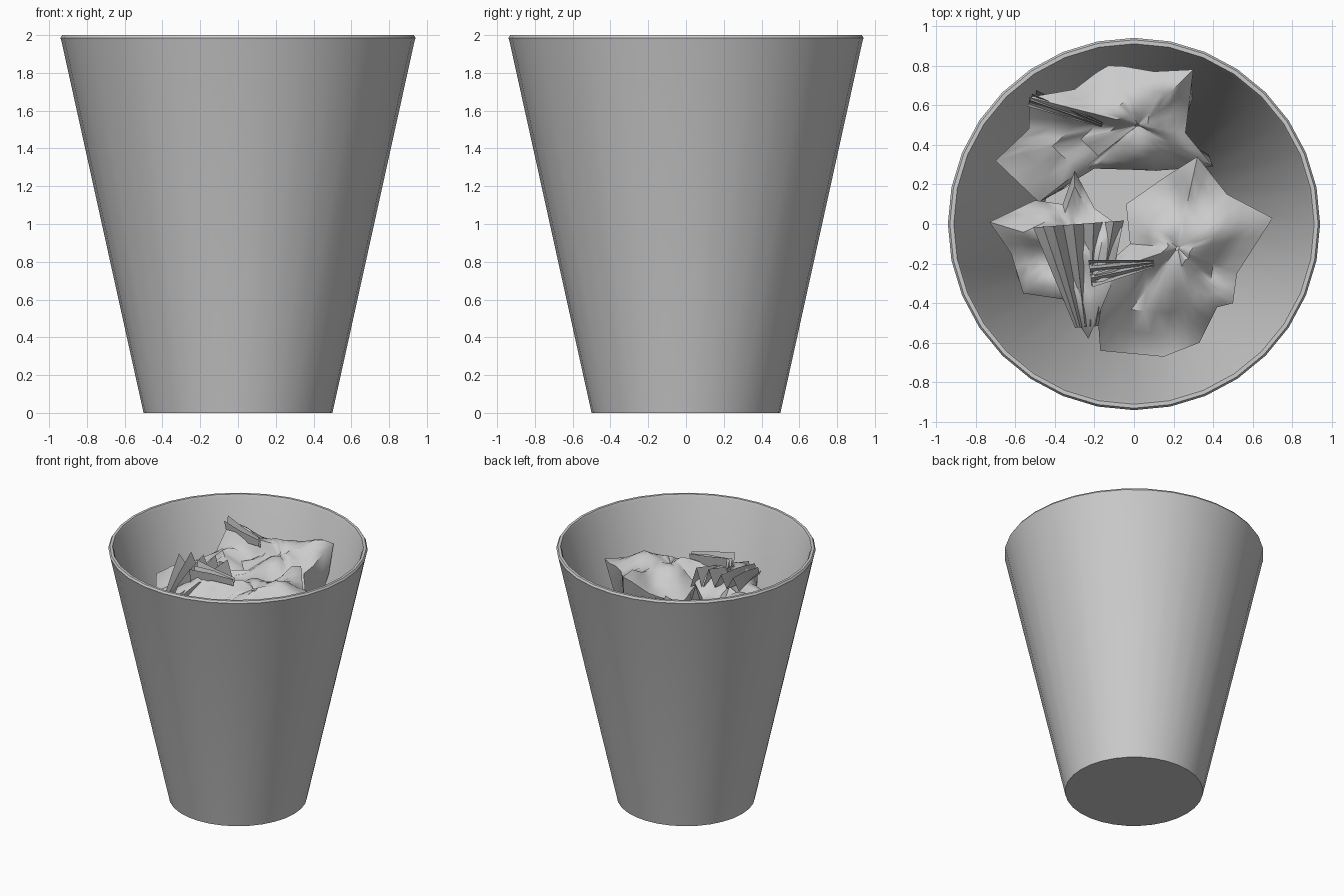
import bpy, bmesh, math, random
from mathutils import Vector, noise

if "Cube" in bpy.data.objects:
    bpy.data.objects.remove(bpy.data.objects["Cube"])

random.seed(4)


def make_object(name, verts, faces, angle):
    mesh = bpy.data.meshes.new(name)
    mesh.from_pydata(verts, [], faces)
    bm = bmesh.new()
    bm.from_mesh(mesh)
    bmesh.ops.remove_doubles(bm, verts=bm.verts, dist=0.0005)
    bmesh.ops.recalc_face_normals(bm, faces=bm.faces)
    bm.to_mesh(mesh)
    bm.free()
    obj = bpy.data.objects.new(name, mesh)
    bpy.context.collection.objects.link(obj)
    bpy.ops.object.select_all(action='DESELECT')
    obj.select_set(True)
    bpy.context.view_layer.objects.active = obj
    bpy.ops.object.shade_smooth_by_angle(angle=math.radians(angle))
    return obj


def ring_faces(rings, n):
    return [(r * n + i, r * n + (i + 1) % n, (r + 1) * n + (i + 1) % n, (r + 1) * n + i)
            for r in range(rings - 1) for i in range(n)]


# Tapered bin: outer wall, rounded rim, inner wall and floor
def make_bin():
    n = 32
    profile = [(0.5, 0), (0.935, 1.97), (0.94, 1.985), (0.93, 2.0),
               (0.91, 2.0), (0.90, 1.98), (0.465, 0.04)]
    verts = [(r * math.cos(math.tau * i / n), r * math.sin(math.tau * i / n), z)
             for r, z in profile for i in range(n)]
    faces = ring_faces(len(profile), n)
    last = (len(profile) - 1) * n
    faces += [tuple(reversed(range(n))), tuple(range(last, last + n))]
    make_object("waste_bin", verts, faces, 40)


def inside(p):
    # Keep paper clear of the tapered inner wall
    limit = 0.44 + 0.22 * p.z
    r = math.hypot(p.x, p.y)
    if r > limit:
        p.x *= limit / r
        p.y *= limit / r
    return p


# Crumpled sheet: creased top inside a ragged outline, tucked under below
def crumpled_sheet(name, centre, outline, low, seed):
    c = Vector(centre)
    rim = []
    for k, p in enumerate(outline):
        a, b = Vector(p), Vector(outline[(k + 1) % len(outline)])
        rim += [a.lerp(b, t / 3) for t in range(3)]
    n = len(rim)
    verts = []
    for t in (0.02, 0.2, 0.4, 0.6, 0.8, 1.0):
        for p in rim:
            q = c.lerp(p, t)
            off = noise.noise(q * 4.5 + Vector((seed * 7.3, seed, 0)))
            q.z += 0.16 * off * math.sin(math.pi * min(t, 0.9)) + 0.05 * math.sin(math.pi * t)
            verts.append(inside(q))
    for s, h in ((0.85, 0.35), (0.62, 0.75), (0.25, 1.0)):
        for p in rim:
            q = c.lerp(p, s)
            q.z = p.z + (low - p.z) * h
            q += noise.noise_vector(q * 4 + Vector((seed, 0, 0))) * 0.08
            verts.append(inside(q))
    make_object(name, verts, ring_faces(9, n), 50)


# Tight pleats: zigzag folded strip gathered at one end
def pleats(name, start, end, spread, depth, count):
    a, b = Vector(start), Vector(end)
    side = (b - a).cross(Vector((0, 0, 1))).normalized()
    verts, faces = [], []
    for i in range(count + 1):
        f = i / count - 0.5
        drop = -depth * random.uniform(0.6, 1) if i % 2 else random.uniform(-0.04, 0.02)
        for t in (0, 0.5, 1):
            p = a.lerp(b, t) + side * spread * f * (0.25 + t * 0.75)
            p.z += drop * (0.5 + 0.5 * t) + random.uniform(-0.02, 0.02)
            verts.append(inside(p))
    for i in range(count):
        for j in range(2):
            k = i * 3 + j
            faces.append((k, k + 1, k + 4, k + 3))
    make_object(name, verts, faces, 25)


make_bin()

crumpled_sheet("paper_back", (0.02, 0.5, 1.74), [
    (0.40, 0.29, 1.52), (0.26, 0.46, 1.68), (0.30, 0.78, 1.82), (0.10, 0.77, 1.75),
    (-0.13, 0.81, 1.70), (-0.30, 0.68, 1.76), (-0.53, 0.64, 1.82), (-0.53, 0.48, 1.66),
    (-0.70, 0.32, 1.56), (-0.48, 0.11, 1.50), (-0.20, 0.28, 1.60), (0.12, 0.27, 1.55)], 1.15, 1)

crumpled_sheet("paper_right", (0.22, -0.12, 1.76), [
    (0.70, 0.03, 1.74), (0.47, 0.15, 1.72), (0.32, 0.34, 1.80), (0.16, 0.24, 1.70),
    (-0.04, 0.10, 1.62), (-0.02, -0.10, 1.68), (-0.20, -0.26, 1.84), (-0.17, -0.64, 1.52),
    (0.15, -0.67, 1.52), (0.33, -0.60, 1.50), (0.42, -0.42, 1.58), (0.50, -0.40, 1.60),
    (0.52, -0.25, 1.68)], 1.10, 2)

crumpled_sheet("paper_left", (-0.30, -0.12, 1.72), [
    (-0.06, -0.02, 1.72), (-0.20, 0.08, 1.70), (-0.30, 0.27, 1.68), (-0.36, 0.10, 1.62),
    (-0.50, 0.12, 1.58), (-0.73, 0.01, 1.58), (-0.62, -0.15, 1.56), (-0.56, -0.35, 1.52),
    (-0.36, -0.38, 1.62), (-0.23, -0.58, 1.66), (-0.12, -0.32, 1.80)], 1.10, 3)

# Gathered folds where each sheet is pinched
pleats("folds_left", (-0.24, -0.52, 1.72), (-0.28, 0.0, 1.86), 0.46, 0.18, 9)
pleats("folds_right", (0.10, -0.20, 1.86), (-0.22, -0.25, 1.90), 0.14, 0.16, 6)
pleats("folds_back", (-0.16, 0.50, 1.82), (-0.52, 0.64, 1.84), 0.10, 0.14, 6)
